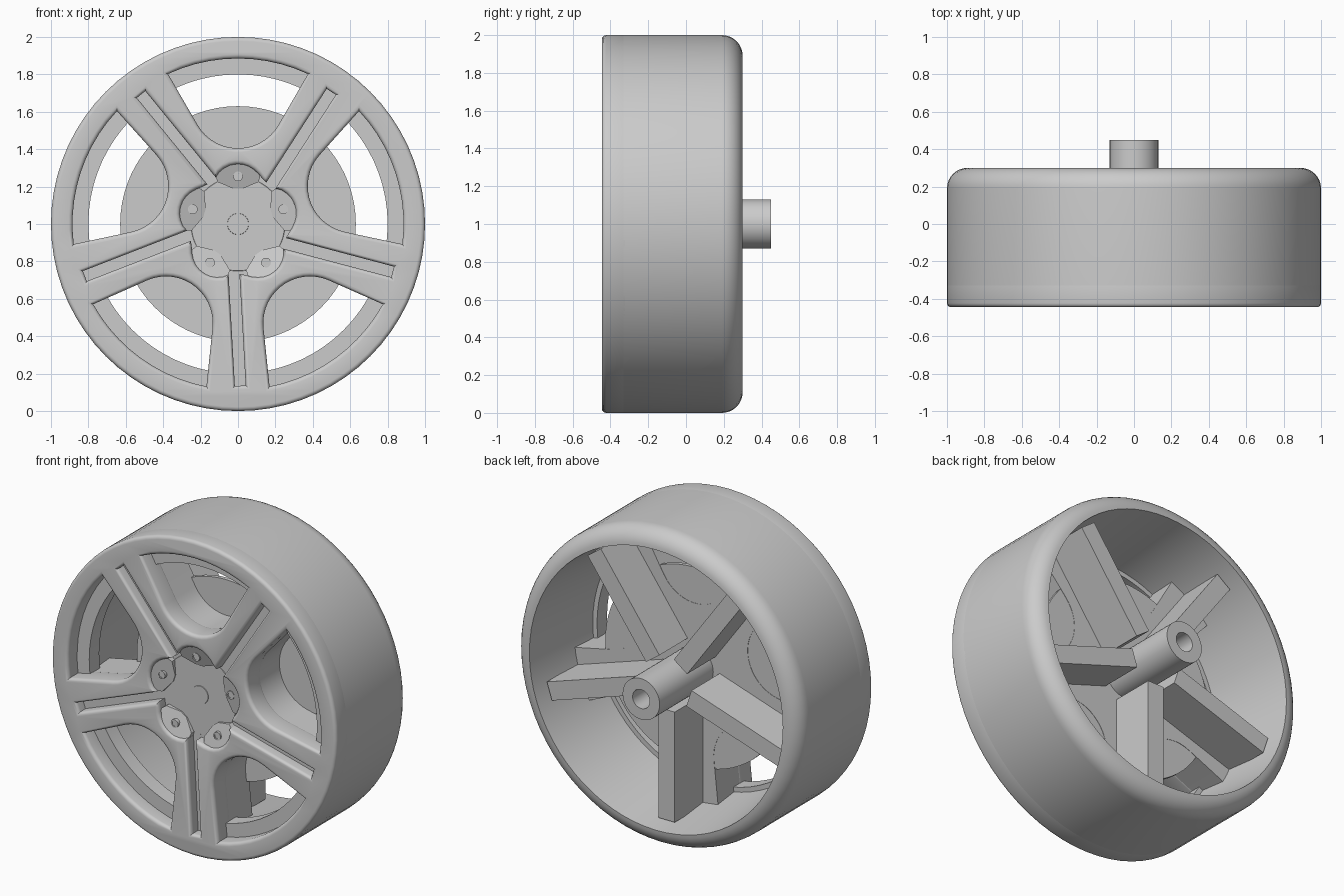
import bpy, bmesh, math
from mathutils import Matrix, Vector

cube = bpy.data.objects.get("Cube")
if cube:
    bpy.data.objects.remove(cube, do_unlink=True)

grey = bpy.data.materials.new("wheel_grey")
grey.use_nodes = True
grey.diffuse_color = (0.6, 0.6, 0.6, 1)
grey.node_tree.nodes["Principled BSDF"].inputs["Base Color"].default_value = (0.6, 0.6, 0.6, 1)

COUNT = 5
STEP = math.tau / COUNT
AXLE = Matrix.Translation((0, 0, 1))
DISC_BACK = -0.09


def polar(r, degrees):
    a = math.radians(degrees)
    return Vector((r * math.cos(a), r * math.sin(a)))


def finish(name, bm, matrix=AXLE, angle=30):
    """Turn a bmesh into a shaded object placed on the axle."""
    bmesh.ops.remove_doubles(bm, verts=bm.verts, dist=0.0001)
    bmesh.ops.recalc_face_normals(bm, faces=bm.faces)
    mesh = bpy.data.meshes.new(name)
    bm.to_mesh(mesh)
    bm.free()
    mesh.materials.clear()
    mesh.materials.append(grey)
    mesh.polygons.foreach_set("material_index", [0] * len(mesh.polygons))
    obj = bpy.data.objects.new(name, mesh)
    obj.matrix_world = matrix
    bpy.context.collection.objects.link(obj)
    bpy.ops.object.select_all(action="DESELECT")
    obj.select_set(True)
    bpy.context.view_layer.objects.active = obj
    bpy.ops.object.shade_smooth_by_angle(angle=math.radians(angle))
    return obj


def lathe(name, profile, steps=72, matrix=AXLE):
    """Spin a closed (radius, y) profile around the axle."""
    bm = bmesh.new()
    verts = [bm.verts.new((r, y, 0)) for r, y in profile]
    edges = [bm.edges.new((verts[i - 1], verts[i])) for i in range(len(verts))]
    bmesh.ops.spin(bm, geom=verts + edges, cent=(0, 0, 0), axis=(0, 1, 0),
                   angle=math.tau, steps=steps, use_duplicate=False)
    return finish(name, bm, matrix)


def cut_plate(name, outlines, front, back, bevel=0, offset=0):
    """Filled outline with holes, thickened between two depths."""
    curve = bpy.data.curves.new(name, "CURVE")
    curve.dimensions = "2D"
    curve.fill_mode = "BOTH"
    curve.extrude = (back - front) / 2 - bevel
    curve.bevel_depth = bevel
    curve.bevel_resolution = 3
    curve.offset = offset - bevel
    for points in outlines:
        spline = curve.splines.new("POLY")
        spline.points.add(len(points) - 1)
        for target, p in zip(spline.points, points):
            target.co = (p.x, p.y, 0, 1)
        spline.use_cyclic_u = True
    helper = bpy.data.objects.new(name + "_helper", curve)
    bpy.context.collection.objects.link(helper)
    bpy.context.view_layer.update()
    graph = bpy.context.evaluated_depsgraph_get()
    mesh = bpy.data.meshes.new_from_object(helper.evaluated_get(graph))
    bm = bmesh.new()
    bm.from_mesh(mesh)
    bpy.data.objects.remove(helper, do_unlink=True)
    bpy.data.meshes.remove(mesh)
    place = (Matrix.Translation((0, (front + back) / 2, 1))
             @ Matrix.Rotation(math.pi / 2, 4, "X"))
    return finish(name, bm, place, 40)


def circle(r, n=72):
    return [polar(r, 360 * i / n) for i in range(n)]


def window(turn):
    """U-shaped opening between two spokes."""
    pts = [Vector((0, 0.655)) + polar(0.25, a) for a in range(-150, -29, 8)]
    pts += [polar(0.885, a) for a in range(65, 116, 5)]
    return [Matrix.Rotation(turn, 2) @ p for p in pts]


def hub_recess():
    """Lobed centre opening with a narrow groove running out along each spoke."""
    pts = []
    for k in range(COUNT):
        spoke = 54 + 72 * k
        inner, outer = polar(0.27, spoke - 4.5), polar(0.865, spoke + 0.8)
        along = (outer - inner).normalized()
        side = Vector((-along.y, along.x)) * 0.029
        pts += [inner - side, outer - side, outer + side, inner + side]
        for a in range(8, 57, 6):
            lobe = max(0, math.cos(math.radians((a - 36) * 3)))
            pts.append(polar(0.27 + 0.05 * lobe, spoke + a))
    return pts


windows = [window(STEP * k) for k in range(COUNT)]

# Front face with rounded windows, grooves and hub recess
cut_plate("front_face", [circle(1.0)] + windows + [hub_recess()], -0.445, -0.30, 0.022)

# Deep spokes behind the face
cut_plate("spoke_body", [circle(0.92)] + windows, -0.375, DISC_BACK + 0.002, 0, -0.002)

# Barrel with a rounded back lip, tapered inside and a flange behind the windows
lip = [(0.89 + 0.11 * math.cos(a), 0.19 + 0.11 * math.sin(a))
       for a in (math.pi / 2 * i / 8 for i in range(9))]
lathe("barrel", [(0.93, -0.33), (1.0, -0.33)] + lip
      + [(0.83, -0.25), (0.80, -0.25), (0.80, -0.35), (0.93, -0.35)])

# Inner disc, axle tube and centre cap
lathe("inner_disc", [(0, DISC_BACK - 0.025), (0.63, DISC_BACK - 0.025),
                     (0.63, DISC_BACK), (0, DISC_BACK)])
lathe("axle_tube", [(0.06, 0.45), (0.13, 0.45), (0.13, -0.1), (0, -0.1), (0, 0), (0.06, 0)], 40)
lathe("centre_cap", [(0, -0.378), (0.25, -0.378), (0.255, -0.37), (0, -0.37)], 48)
lathe("cap_plug", [(0, -0.381), (0.056, -0.381), (0.058, -0.376), (0, -0.376)], 32)

for k in range(COUNT):
    # Sloping lug tab and its hollow bolt head
    turn = AXLE @ Matrix.Rotation(-STEP * k, 4, "Y")
    bm = bmesh.new()
    outline = [polar(0.32, a) for a in range(66, 115, 6)]
    outline += [polar(0.25, 116), polar(0.19, 97), polar(0.19, 83), polar(0.25, 64)]
    top = [bm.verts.new((p.x, -0.385 - (p.length - 0.19) * 0.34, p.y)) for p in outline]
    face = bm.faces.new(top)
    wall = bmesh.ops.extrude_face_region(bm, geom=[face])["geom"]
    for v in wall:
        if isinstance(v, bmesh.types.BMVert):
            v.co.y = -0.36
    finish("lug_tab", bm, turn)
    lathe("lug_bolt", [(0.018, -0.424), (0.026, -0.424), (0.026, -0.37), (0, -0.37),
                       (0, -0.419), (0.018, -0.419)], 20,
          turn @ Matrix.Translation((0, 0, 0.255)))

    # Reinforcing rib behind each spoke
    bm = bmesh.new()
    bmesh.ops.create_cube(bm, size=1)
    bmesh.ops.scale(bm, vec=(0.115, 0.30, 0.70), verts=bm.verts)
    bmesh.ops.translate(bm, vec=(0, 0.045, -0.515), verts=bm.verts)
    finish("back_rib", bm, turn)
